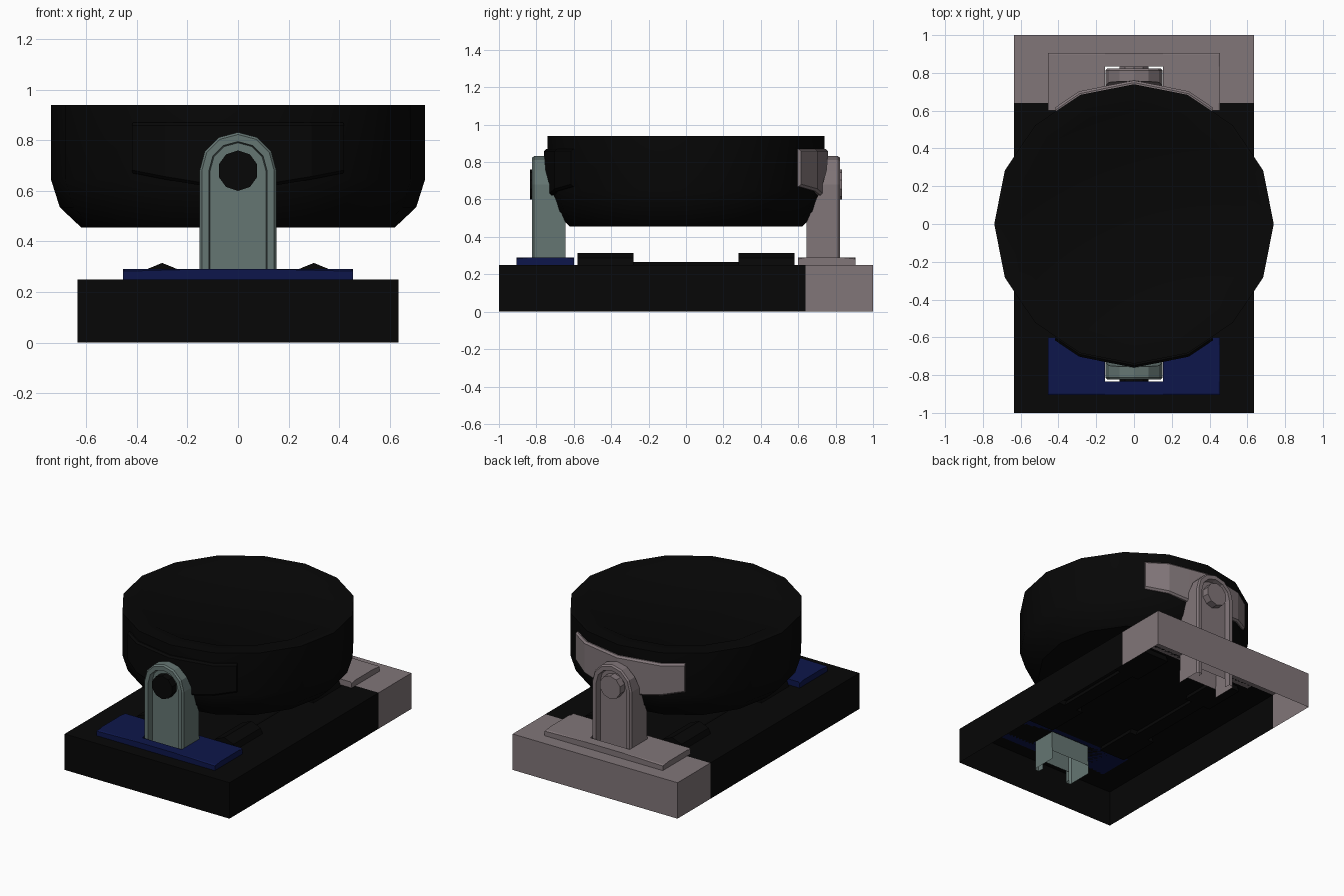
import bpy, bmesh
from math import sin, cos, pi, radians

if "Cube" in bpy.data.objects:
    bpy.data.objects.remove(bpy.data.objects["Cube"])


def material(name, rgb):
    m = bpy.data.materials.new(name)
    m.diffuse_color = (*rgb, 1)
    m.use_nodes = True
    m.node_tree.nodes["Principled BSDF"].inputs["Base Color"].default_value = m.diffuse_color
    return m


BLACK = material("black", (0.002, 0.002, 0.002))
BLUE = material("dark_blue", (0.004, 0.008, 0.07))
MAUVE = material("mauve_grey", (0.22, 0.18, 0.19))
TEAL = material("teal_grey", (0.13, 0.18, 0.17))


def finish(name, bm, *mats):
    bmesh.ops.recalc_face_normals(bm, faces=bm.faces)
    me = bpy.data.meshes.new(name)
    bm.to_mesh(me)
    bm.free()
    ob = bpy.data.objects.new(name, me)
    bpy.context.collection.objects.link(ob)
    for m in mats:
        me.materials.append(m)
    return ob


def grid(bm, xs, ys, z, holes):
    """Flat grid of faces with some cells left open."""
    vs = [[bm.verts.new((x, y, z)) for x in xs] for y in ys]
    for j in range(len(ys) - 1):
        for i in range(len(xs) - 1):
            if (i, j) not in holes:
                bm.faces.new((vs[j][i], vs[j][i+1], vs[j+1][i+1], vs[j+1][i]))


def lathe(bm, profile, n, place):
    """Join rings of n points; profile holds (radius, height), capped at both ends."""
    rings = [[bm.verts.new(place(r * cos(2*pi*k/n), r * sin(2*pi*k/n), h))
              for k in range(n)] for r, h in profile]
    for a, b in zip(rings, rings[1:]):
        for k in range(n):
            bm.faces.new((a[k], a[(k+1) % n], b[(k+1) % n], b[k]))
    bm.faces.new(rings[0][::-1])
    bm.faces.new(rings[-1])


def strips(bm, a, b):
    for k in range(len(a) - 1):
        bm.faces.new((a[k], a[k+1], b[k+1], b[k]))


# Base: open-bottomed tray with slots for the two posts
bm = bmesh.new()
grid(bm, [-.635, -.153, .153, .635], [-1, -.835, -.64, .64, .835, 1], .25, {(1, 1), (1, 3)})
rim = [e for e in bm.edges if e.is_boundary and
       (all(abs(abs(v.co.x) - .635) < 1e-4 for v in e.verts) or
        all(abs(abs(v.co.y) - 1) < 1e-4 for v in e.verts))]
for v in bmesh.ops.extrude_edge_only(bm, edges=rim)["geom"]:
    if isinstance(v, bmesh.types.BMVert):
        v.co.z = 0
for f in bm.faces:
    if f.calc_center_median().y > .63:
        f.material_index = 1
finish("base_tray", bm, BLACK, MAUVE)

# Drum: sixteen-sided bowl with chamfered underside
bm = bmesh.new()
lathe(bm, [(.62, .455), (.705, .535), (.74, .645), (.74, .94), (.62, .94), (.61, .935)],
      16, lambda a, b, h: (a, b, h))
drum = finish("drum", bm, BLACK)
bpy.context.view_layer.objects.active = drum
drum.select_set(True)
bpy.ops.object.shade_smooth_by_angle(angle=radians(30))

# Dampers: rounded rods set into the tray, thick at both ends
THICK = [(-.1, .215), (-.071, .286), (0, .315), (.071, .286), (.1, .215)]
THIN = [(-.05, .215), (-.035, .25), (0, .265), (.035, .25), (.05, .215)]
for side, tag in ((-1, "left"), (1, "right")):
    bm = bmesh.new()
    rows = [[bm.verts.new((side*.3 + x, y, z)) for x, z in shape] for shape, y in
            ((THICK, -.58), (THICK, -.28), (THIN, -.28), (THIN, .28), (THICK, .28), (THICK, .58))]
    for a, b in zip(rows, rows[1:]):
        strips(bm, a + a[:1], b + b[:1])
    bm.faces.new(rows[0])
    bm.faces.new(rows[-1])
    finish(tag + "_damper", bm, BLACK)


def post_back(z):
    """Depth of the post's inner side at height z."""
    pts = [(0, .64), (.48, .645), (.68, .73), (.755, .75), (.84, .757)]
    for (z0, y0), (z1, y1) in zip(pts, pts[1:]):
        if z <= z1:
            return y0 + (y1 - y0) * (z - z0) / (z1 - z0)


def arch(w):
    side = [(w, .05), (w, .11), (w, .48)]
    top = [(w*cos(radians(a)), .68 + w*sin(radians(a))) for a in range(0, 181, 30)]
    return side + top + [(-x, z) for x, z in side[::-1]]


def ladder(bm, a):
    """Fill a mirrored outline with rungs, leaving a notch between the feet."""
    n = len(a)
    for k in range(1, n // 2):
        bm.faces.new(list(dict.fromkeys((a[k], a[k+1], a[n-2-k], a[n-1-k]))))


for s, tag, c_plate, c_post, c_brk in ((-1, "front", BLUE, TEAL, BLACK),
                                       (1, "back", MAUVE, MAUVE, MAUVE)):
    # Foot plate with a slot around the post
    bm = bmesh.new()
    grid(bm, [-.455, -.153, .153, .455], [s*y for y in (.6, .64, .835, .905)], .25, {(1, 1)})
    for v in bmesh.ops.extrude_face_region(bm, geom=bm.faces[:])["geom"]:
        if isinstance(v, bmesh.types.BMVert):
            v.co.z = .29
    outer = [e for e in bm.edges if all(v.co.z > .28 for v in e.verts) and
             (all(abs(v.co.x) > .4 for v in e.verts) or all(abs(v.co.y) > .88 for v in e.verts))]
    bmesh.ops.bevel(bm, geom=outer, offset=.008, segments=1, affect='EDGES')
    finish(tag + "_foot_plate", bm, c_plate)

    # Arched post with a raised rim, recessed outer panel and two feet
    bm = bmesh.new()

    def loop(w, depth):
        return [bm.verts.new((x, s * depth(z), z)) for x, z in arch(w)]
    back = loop(.152, post_back)
    edge = loop(.152, lambda z: .812)
    lip = loop(.143, lambda z: .823)
    inner = loop(.115, lambda z: .823)
    panel = loop(.11, lambda z: .785)
    for a, b in ((back, edge), (edge, lip), (lip, inner), (inner, panel)):
        strips(bm, a, b)
    ladder(bm, back)
    ladder(bm, panel)
    finish(tag + "_post", bm, c_post)

    # Pivot pin
    bm = bmesh.new()
    lathe(bm, [(.08, .70), (.08, .835)], 10, lambda a, b, h: (b, s*h, .68 + a))
    finish(tag + "_pivot_pin", bm, c_brk)

    # Curved bracket hugging the drum
    bm = bmesh.new()
    half = [(0, .76, .62), (.15, .731, .622), (.291, .702, .645), (.42, .615, .67)]
    path = [(-x, y, z) for x, y, z in half[:0:-1]] + half
    rows = []
    for x, y, z in path:
        rows.append([bm.verts.new((x*k, s*(y - d), h)) for k, d, h in
                     ((1, 0, z + .012), (1, 0, .858), (.99, .012, .87),
                      (.95, .05, .87), (.95, .05, z), (.99, .012, z))])
    for a, b in zip(rows, rows[1:]):
        strips(bm, a + a[:1], b + b[:1])
    bm.faces.new(rows[0])
    bm.faces.new(rows[-1])
    finish(tag + "_bracket", bm, c_brk)
